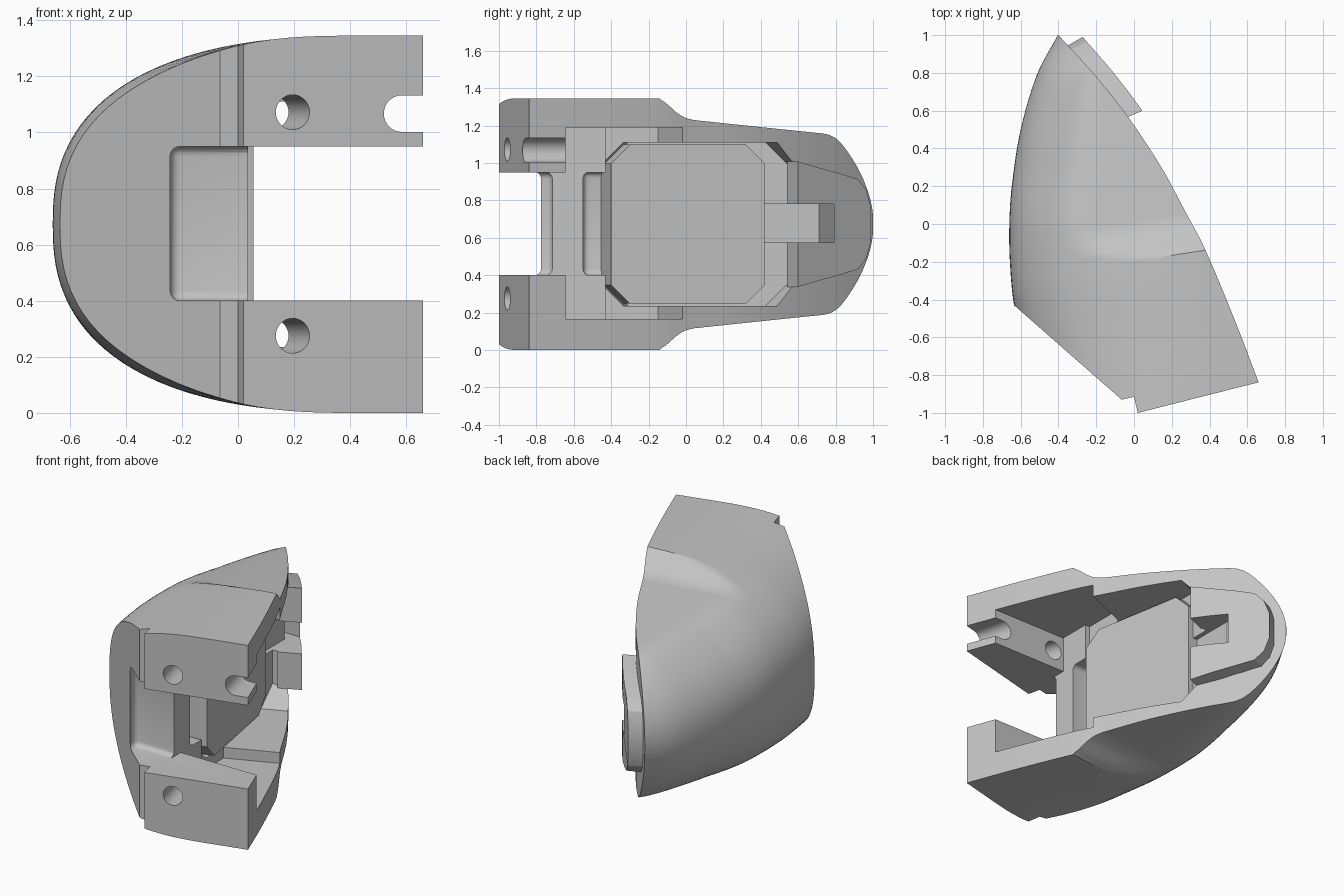
import bpy, bmesh, math
from mathutils import Vector

old = bpy.data.objects.get("Cube")
if old:
    bpy.data.objects.remove(old, do_unlink=True)

grey = bpy.data.materials.new("plain grey")
grey.use_nodes = True
COLOR = (0.55, 0.55, 0.55, 1)
grey.diffuse_color = COLOR
grey.node_tree.nodes["Principled BSDF"].inputs["Base Color"].default_value = COLOR

MID = 0.6725


def curve(keys, smooth=True):
    """Return a function through (position, value) keys."""
    def f(y):
        i = 0
        while i < len(keys) - 2 and y > keys[i + 1][0]:
            i += 1
        (a, va), (b, vb) = keys[i], keys[i + 1]
        t = min(max((y - a) / (b - a), 0), 1)
        if not smooth:
            return va + (vb - va) * t

        def slope(k):
            p, q = keys[max(k - 1, 0)], keys[min(k + 1, len(keys) - 1)]
            return (q[1] - p[1]) / (q[0] - p[0]) * (b - a)
        s, e = slope(i), slope(i + 1)
        return (va * (2*t**3 - 3*t*t + 1) + s * (t**3 - 2*t*t + t)
                + vb * (3*t*t - 2*t**3) + e * (t**3 - t*t))
    return f


# Plan outlines, then dome centre, dome fullness and the stepped height limit
inner = curve([(-1.05, .735), (-.84, .66), (-.5, .53), (-.12, .37), (.05, .28),
               (.3, .145), (.565, -.03), (.78, -.2), (1, -.4)])
outer = curve([(-1.2, -.4), (-.8, -.555), (-.43, -.635), (-.2, -.657), (0, -.66),
               (.2, -.647), (.5, -.6), (.8, -.51), (1, -.403)])
centre = curve([(-1.05, .36), (-.92, .4), (-.635, .46), (-.2, .45), (.1, .47),
                (.5, .55), (.76, .59), (.88, .69), (1, .84)])
power = curve([(-.3, 2.5), (0, 2.45), (.3, 2.25), (.76, 2.1), (.9, 2), (1, 2)], smooth=False)
limit = curve([(-.3, .75), (-.15, .75), (-.13, .672), (-.09, .633), (-.04, .587), (0, .567),
               (.04, .557), (.4, .519), (.76, .482), (1, .455)], smooth=False)


def finish(bm, name):
    bmesh.ops.recalc_face_normals(bm, faces=bm.faces)
    me = bpy.data.meshes.new(name)
    bm.to_mesh(me)
    bm.free()
    ob = bpy.data.objects.new(name, me)
    bpy.context.collection.objects.link(ob)
    me.materials.append(grey)
    return ob


def skin(name, rings):
    """Closed solid through matching rings of points."""
    bm = bmesh.new()
    vs = [[bm.verts.new(p) for p in r] for r in rings]
    n = len(rings[0])
    for a, b in zip(vs, vs[1:]):
        for i in range(n):
            j = (i + 1) % n
            bm.faces.new((a[i], a[j], b[j], b[i]))
    bm.faces.new(vs[0])
    bm.faces.new(vs[-1])
    return finish(bm, name)


def upright(name, pts, z0, z1):
    return skin(name, [[(x, y, z) for x, y in pts] for z in (z0, z1)])


def box(name, lo, hi, bevel=0):
    bm = bmesh.new()
    bmesh.ops.create_cube(bm, size=1)
    for v in bm.verts:
        v.co = [l if c < 0 else h for c, l, h in zip(v.co, lo, hi)]
    if bevel:
        bmesh.ops.bevel(bm, geom=bm.edges[:], offset=bevel, segments=4, profile=.5,
                        affect='EDGES')
    return finish(bm, name)


def octagon(y0, y1, half, cut):
    """Corner-cut rectangle in y and z about the middle height."""
    top = [(y0, half - cut), (y0 + cut, half), (y1 - cut, half), (y1, half - cut)]
    return [(y, MID + h) for y, h in top] + [(y, MID - h) for y, h in reversed(top)]


def carve(target, cutter, keep=False):
    cutter.hide_render = True
    mod = target.modifiers.new("cut", 'BOOLEAN')
    mod.operation, mod.solver, mod.object = 'DIFFERENCE', 'EXACT', cutter
    bpy.context.view_layer.objects.active = target
    bpy.ops.object.modifier_apply(modifier=mod.name)
    if not keep:
        bpy.data.objects.remove(cutter, do_unlink=True)


# Domed shell: slightly raked sections of a dome, blended into the height limit
STEPS, ARC, RAKE, BLEND = 72, 28, .15, .04
stations = [-1.05 + 2.05 * i / STEPS for i in range(STEPS + 1)]
stations = sorted(stations + [-.15, -.13, -.09, .04, .76, .985, .995])
rings = []
for y in stations:
    xi, xl = inner(y), outer(y)
    for _ in range(4):
        xl = outer(y - RAKE * (xi - xl))
    top = []
    for k in range(ARC + 1):
        x = xl + (xi - xl) * (1 - k / ARC)**2
        ys = y - RAKE * (xi - x)
        c, n = centre(ys), power(ys)
        u = min(max((c - x) / (c - outer(ys)), 0), 1)
        dome, cap = MID * (1 - u**n)**(1 / n), limit(y)
        near = max(BLEND - abs(dome - cap), 0)
        top.append((x, ys, max(min(dome, cap) - near * near / (4 * BLEND), 0)))
    top[-1] = (top[-1][0], top[-1][1], 0)
    rings.append([(x, v, MID + h) for x, v, h in top]
                 + [(x, v, MID - h) for x, v, h in reversed(top[:-1])])
shell = skin("shell", rings)

# Front mating faces with the small V groove
carve(shell, upright("front_trim", [(-1.205, .07), (-.065, -.93), (0, -.915), (.02, -1),
      (.66, -.838), (1.05, -.74), (1.05, -1.7), (-1.205, -1.7)], -.5, 2))

# Front window and its opening into the cavity
carve(shell, box("window", (-.242, -2, .4), (2, -.715, .95), .035))
carve(shell, box("window_side", (.035, -.8, .4), (2, -.6, .95)))

# Wide cavity behind the front blocks, then the corner-cut cavity further back
carve(shell, upright("wide_cavity", [(.035, -.645), (.035, -.43), (0, -.43), (0, -.15),
      (1, .26), (1, -.645)], .165, 1.19))
carve(shell, skin("rear_cavity", [
    [(x, y, z) for y, z in octagon(-.43, end, .437, cut)]
    for x, end, cut in ((-.13, .545, .12), (.03, .58, .09), (1.1, .58, .09))]))
carve(shell, box("slot", (-.14, -.55, .4), (.6, -.38, .95), .03))

# Bolt holes and open-sided bolt slot, square to the front face
tilt = math.atan2(.162, .64)
axis = Vector((math.sin(tilt), -math.cos(tilt), 0))


def drill(x, z, radius, reach):
    bm = bmesh.new()
    bmesh.ops.create_cone(bm, cap_ends=True, segments=32, radius1=radius, radius2=radius,
                          depth=reach * 2)
    ob = finish(bm, "drill")
    ob.rotation_euler = axis.to_track_quat('Z', 'Y').to_euler()
    ob.location = (x, -1 + (x - .02) * math.tan(tilt), z)
    bpy.context.view_layer.update()
    carve(shell, ob)


for z in (1.072, .275):
    drill(.195, z, .062, .345)
drill(.583, 1.067, .065, .5)
side = box("bolt_slot", (0, -.5, -.065), (.6, .5, .065))
side.location = (.583, -.858, 1.067)
side.rotation_euler.z = tilt
bpy.context.view_layer.update()
carve(shell, side)

# Raised centre block with a sloping face and a slanted front side
plan = octagon(-.4, .42, .425, .1)
base = [(-.2, y - (.07 if y < 0 else 0), z) for y, z in plan]
face = [(.055 - .177 * (y + .4), y, z) for y, z in plan]
centre_block = skin("centre_block", [base, face])

# Rear tongue standing proud of the inner face, with a slanted front end
half = [(.6, .335), (.7, .305), (.82, .272), (.92, .24), (.965, .18), (.99, .09)]
plan = [(y, MID + h) for y, h in half] + [(y, MID - h) for y, h in reversed(half)]
foot, lip = [], []
for y, z in plan:
    front_end = y < .65
    yb = .54 if front_end else y - .06 * max(0, (y - .7) / .3)
    foot.append((inner(yb) - (.08 if front_end else .035), yb, z))
    lip.append((inner(y) + .1 + .05 * (y - .6), y, z))
tongue = skin("tongue", [foot, lip])

# Notch through the tongue, flat floor then a sloping end
notch = upright("notch", [(-.16, .4), (-.16, .71), (-.25, .79), (1, .79), (1, .4)], .575, .78)
carve(tongue, notch, keep=True)
carve(shell, notch)

# Smooth the curved skin and keep machined edges crisp
bpy.ops.object.select_all(action='DESELECT')
for ob in (shell, centre_block, tongue):
    ob.select_set(True)
bpy.context.view_layer.objects.active = shell
bpy.ops.object.shade_smooth_by_angle(angle=math.radians(22))
